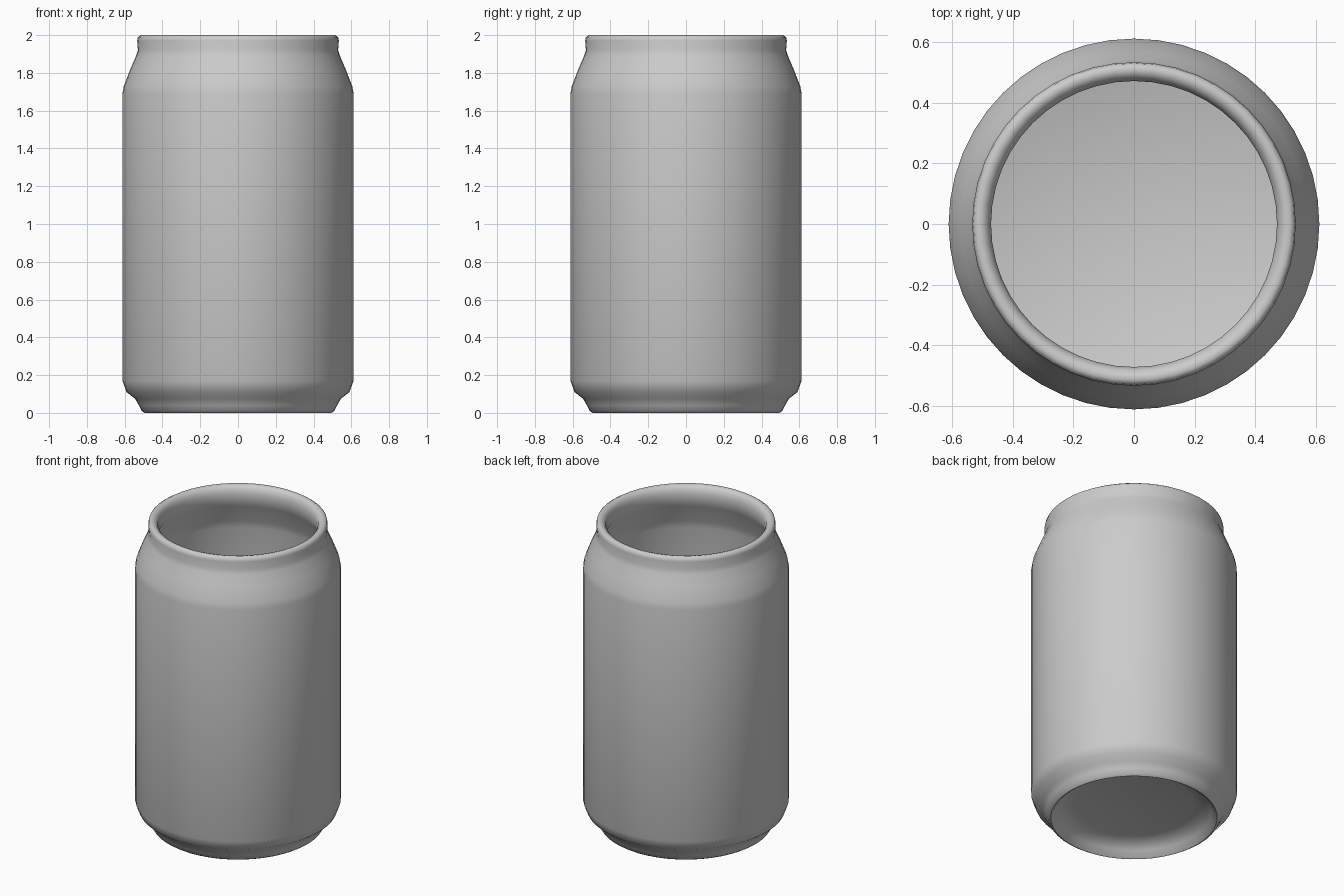
import bpy, bmesh, math
from mathutils import Matrix

cube = bpy.data.objects.get("Cube")
if cube:
    bpy.data.objects.remove(cube, do_unlink=True)

grey = bpy.data.materials.new("plain grey")
grey.use_nodes = True
grey.diffuse_color = (0.6, 0.6, 0.6, 1)
grey.node_tree.nodes["Principled BSDF"].inputs["Base Color"].default_value = (0.6, 0.6, 0.6, 1)


def lathe(name, profile, sides=48):
    """Spin a (radius, height) profile around z into a closed smooth shell."""
    bm = bmesh.new()
    verts = [bm.verts.new((r, 0, z)) for r, z in profile]
    edges = [bm.edges.new(pair) for pair in zip(verts, verts[1:])]
    bmesh.ops.spin(bm, geom=verts + edges, cent=(0, 0, 0), axis=(0, 0, 1),
                   angle=math.tau, steps=sides, use_duplicate=False)
    bmesh.ops.remove_doubles(bm, verts=bm.verts, dist=0.0005)
    bmesh.ops.recalc_face_normals(bm, faces=bm.faces)
    mesh = bpy.data.meshes.new(name)
    bm.to_mesh(mesh)
    bm.free()
    obj = bpy.data.objects.new(name, mesh)
    bpy.context.collection.objects.link(obj)
    mesh.materials.append(grey)
    bpy.ops.object.select_all(action='DESELECT')
    obj.select_set(True)
    bpy.context.view_layer.objects.active = obj
    bpy.ops.object.shade_smooth_by_angle(angle=math.radians(50))
    return obj


# Dished underside and foot ring
underside = [(0, 0.09), (0.36, 0.085), (0.42, 0.07), (0.46, 0.04), (0.485, 0.005), (0.495, 0)]
# Outer wall, tapered shoulder and neck
outside = [(0.51, 0.01), (0.525, 0.04), (0.545, 0.075), (0.59, 0.11), (0.612, 0.17),
           (0.612, 1.69), (0.605, 1.73), (0.57, 1.82), (0.54, 1.89), (0.53, 1.92)]
# Rounded lip
lip = [(0.534, 1.97), (0.53, 1.99), (0.515, 2), (0.495, 1.995), (0.48, 1.98), (0.472, 1.95)]
# Hollow inside down to the flat floor
inside = [(0.472, 1.9), (0.49, 1.86), (0.54, 1.74), (0.555, 1.69),
          (0.555, 0.22), (0.53, 0.17), (0.47, 0.14), (0, 0.14)]

lathe("can_body", underside + outside + lip + inside)
